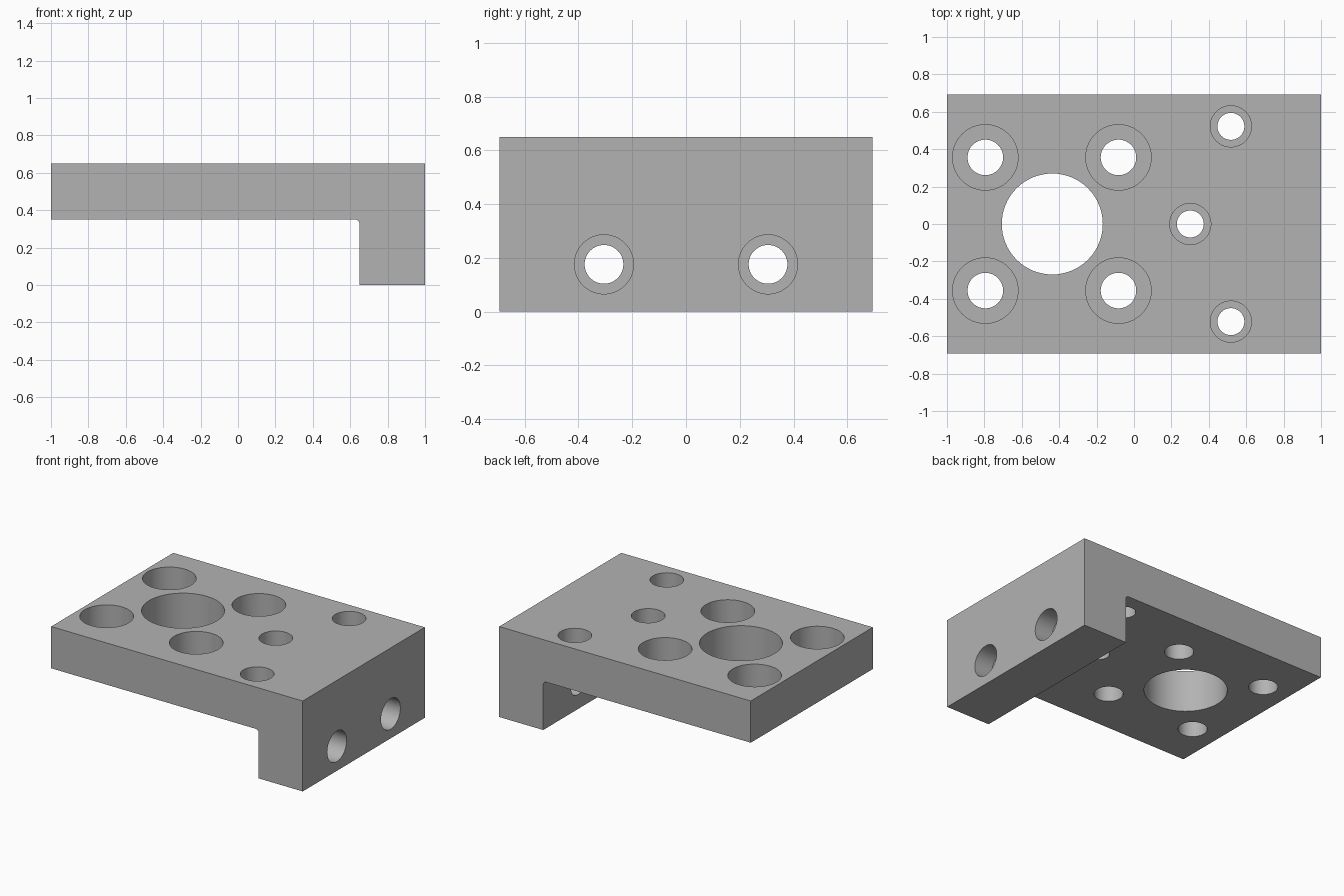
import bpy, bmesh
from math import cos, sin, pi, radians
from mathutils import Matrix

cube = bpy.data.objects.get("Cube")
if cube:
    bpy.data.objects.remove(cube)

# Plain grey metal
grey = bpy.data.materials.new("grey_metal")
grey.use_nodes = True
colour = (0.45, 0.45, 0.45, 1)
grey.diffuse_color = colour
grey.node_tree.nodes["Principled BSDF"].inputs["Base Color"].default_value = colour

HALF_Y, TOP, UNDER, LEG_X, FILLET = 0.693, 0.65, 0.35, 0.65, 0.025


def make_object(name, bm):
    bmesh.ops.recalc_face_normals(bm, faces=bm.faces)
    mesh = bpy.data.meshes.new(name)
    bm.to_mesh(mesh)
    bm.free()
    mesh.materials.append(grey)
    obj = bpy.data.objects.new(name, mesh)
    bpy.context.collection.objects.link(obj)
    return obj


# L-shaped bracket: side profile with a small inner fillet, extruded along y
profile = [(-1, TOP), (-1, UNDER)]
for i in range(9):
    a = pi / 2 * (1 - i / 8)
    profile.append((LEG_X - FILLET + FILLET * cos(a), UNDER - FILLET + FILLET * sin(a)))
profile += [(LEG_X, 0), (1, 0), (1, TOP)]
bm = bmesh.new()
face = bm.faces.new([bm.verts.new((x, -HALF_Y, z)) for x, z in profile])
side = bmesh.ops.extrude_face_region(bm, geom=[face])
bmesh.ops.translate(bm, vec=(0, 2 * HALF_Y, 0),
                    verts=[v for v in side["geom"] if isinstance(v, bmesh.types.BMVert)])
bracket = make_object("mounting_bracket", bm)


def add_hole(bm, matrix, steps, segments=64):
    """Add a turned cutter; steps are (radius, height) along its axis."""
    rings = []
    for radius, height in steps:
        rings.append([bm.verts.new(matrix @ Matrix.Translation((
            radius * cos(2 * pi * i / segments),
            radius * sin(2 * pi * i / segments), height)).translation)
            for i in range(segments)])
    for low, high in zip(rings, rings[1:]):
        for i in range(segments):
            j = (i + 1) % segments
            bm.faces.new((low[i], low[j], high[j], high[i]))
    bm.faces.new(rings[0])
    bm.faces.new(rings[-1])


def counterbore(inner, outer, depth, length):
    return [(inner, -length), (inner, -depth), (outer, -depth), (outer, 0.02)]


bm = bmesh.new()
through = TOP - UNDER + 0.01

# Large central bore
add_hole(bm, Matrix.Translation((-0.437, 0, TOP)), [(0.27, -through), (0.27, 0.02)])

# Four large counterbored holes around the bore
for x in (-0.795, -0.083):
    for y in (-0.356, 0.356):
        add_hole(bm, Matrix.Translation((x, y, TOP)), counterbore(0.095, 0.175, 0.19, through))

# Three small counterbored holes near the leg
for x, y in ((0.518, 0.522), (0.518, -0.522), (0.301, 0)):
    add_hole(bm, Matrix.Translation((x, y, TOP)), counterbore(0.072, 0.11, 0.14, through))

# Two counterbored holes through the leg
turn = Matrix.Rotation(radians(90), 4, "Y")
for y in (-0.305, 0.305):
    add_hole(bm, Matrix.Translation((1, y, 0.176)) @ turn,
             counterbore(0.072, 0.11, 0.14, 1 - LEG_X + 0.01))
cutter = make_object("hole_cutter", bm)

# Cut the holes, then drop the helper
cut = bracket.modifiers.new("holes", "BOOLEAN")
cut.operation = "DIFFERENCE"
cut.solver = "EXACT"
cut.object = cutter
bpy.ops.object.select_all(action="DESELECT")
bpy.context.view_layer.objects.active = bracket
bracket.select_set(True)
bpy.ops.object.modifier_apply(modifier=cut.name)
bpy.data.objects.remove(cutter)
bpy.ops.object.shade_smooth_by_angle(angle=radians(30))
